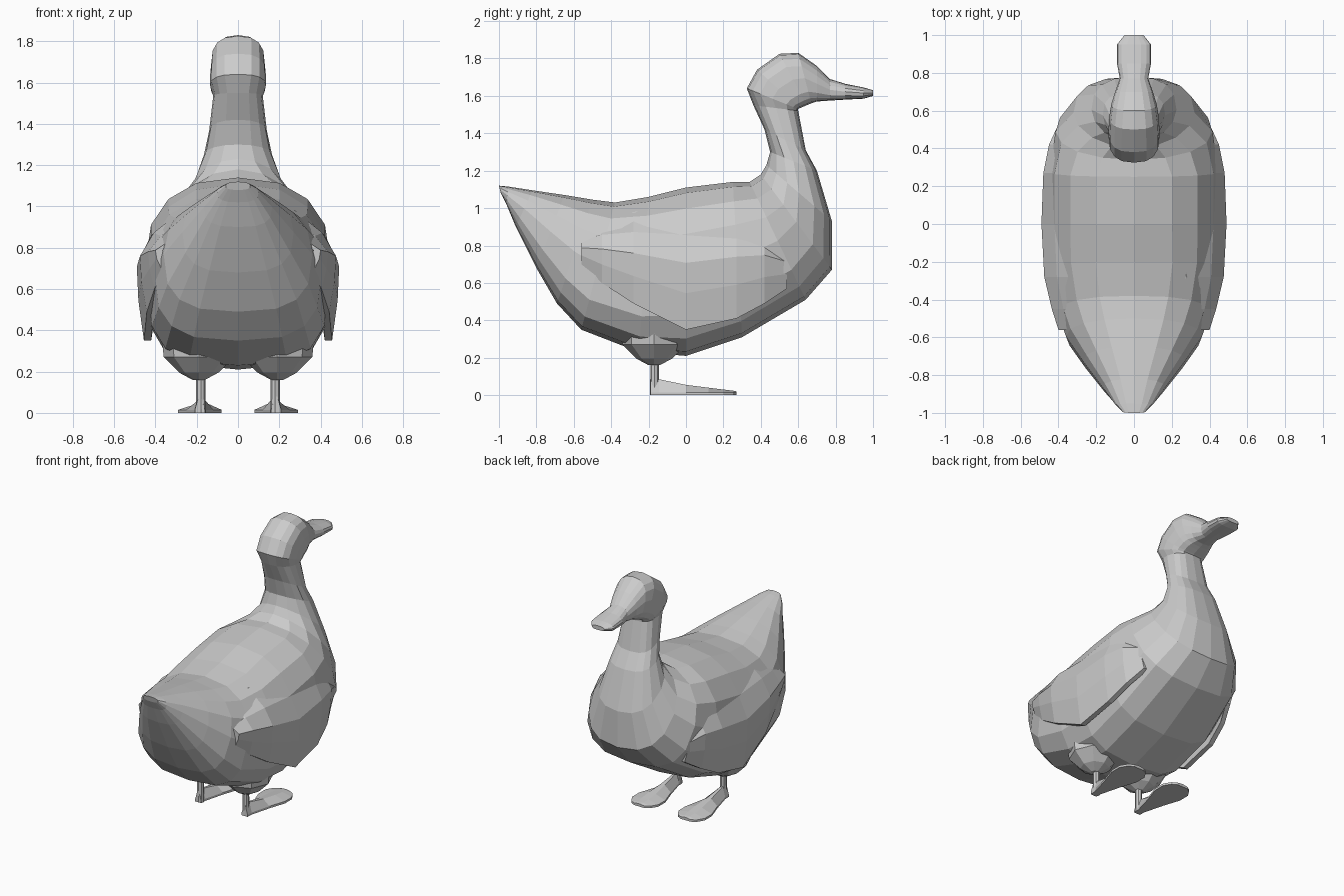
import bpy, bmesh, math


def make_object(name, rings):
    """Skin a list of equal-length point rings into a flat-shaded, capped mesh."""
    bm = bmesh.new()
    rows = [[bm.verts.new(p) for p in ring] for ring in rings]
    n = len(rows[0])
    for a, b in zip(rows, rows[1:]):
        for i in range(n):
            j = (i + 1) % n
            bm.faces.new((a[i], a[j], b[j], b[i]))
    bm.faces.new(rows[0])
    bm.faces.new(rows[-1])
    bmesh.ops.recalc_face_normals(bm, faces=bm.faces[:])
    me = bpy.data.meshes.new(name)
    bm.to_mesh(me)
    bm.free()
    ob = bpy.data.objects.new(name, me)
    bpy.context.collection.objects.link(ob)
    return ob


def mirror(ob):
    m = ob.modifiers.new("mirror", 'MIRROR')
    m.use_axis = (True, False, False)
    return ob


def section(yt, zt, yb, zb, w, n, sides=16):
    """Superellipse ring between a back point and a belly point, fuller below."""
    pts = []
    for k in range(sides):
        a = 2 * math.pi * k / sides
        s, c = math.sin(a), math.cos(a)
        e = 2 / (n if c >= 0 else n + 0.6)
        u = math.copysign(abs(s) ** e, s) if abs(s) > 1e-6 else 0
        v = math.copysign(abs(c) ** e, c) if abs(c) > 1e-6 else 0
        t = (1 - v) / 2
        pts.append((w * u, yt + (yb - yt) * t, zt + (zb - zt) * t))
    return pts


# Body, neck, head and bill: back y, back z, belly y, belly z, half width, squareness
spine = [
    (-1.00, 1.12, -0.99, 1.08, 0.06, 2.2),
    (-0.95, 1.115, -0.96, 1.02, 0.10, 2.2),
    (-0.82, 1.095, -0.91, 0.90, 0.165, 2.3),
    (-0.65, 1.07, -0.80, 0.68, 0.27, 2.3),
    (-0.50, 1.045, -0.69, 0.49, 0.36, 2.3),
    (-0.38, 1.03, -0.56, 0.35, 0.405, 2.4),
    (-0.20, 1.06, -0.25, 0.23, 0.44, 2.5),
    (0.00, 1.11, 0.00, 0.21, 0.45, 2.4),
    (0.25, 1.14, 0.30, 0.31, 0.45, 2.4),
    (0.34, 1.14, 0.64, 0.51, 0.415, 2.1),
    (0.40, 1.18, 0.78, 0.67, 0.32, 1.9),
    (0.43, 1.23, 0.78, 0.93, 0.225, 1.9),
    (0.45, 1.30, 0.70, 1.20, 0.165, 2.1),
    (0.42, 1.42, 0.64, 1.31, 0.14, 2.2),
    (0.36, 1.55, 0.60, 1.52, 0.12, 2.3),
    (0.325, 1.64, 0.60, 1.53, 0.135, 2.6),
    (0.38, 1.74, 0.61, 1.535, 0.135, 2.7),
    (0.50, 1.825, 0.645, 1.55, 0.13, 2.7),
    (0.60, 1.83, 0.67, 1.56, 0.12, 2.5),
    (0.70, 1.76, 0.70, 1.57, 0.10, 2.3),
    (0.77, 1.69, 0.77, 1.575, 0.075, 2.2),
    (0.85, 1.665, 0.85, 1.58, 0.09, 2.2),
    (0.95, 1.645, 0.95, 1.585, 0.09, 2.2),
    (1.00, 1.63, 1.00, 1.60, 0.05, 2.2),
]
make_object("body", [section(*s) for s in spine])

# Folded wings: y, top z, bottom z, half width; top and front edges sink into the body
wing_cols = [
    (-0.56, 0.86, 0.70, 0.40), (-0.45, 0.93, 0.60, 0.435),
    (-0.28, 0.98, 0.49, 0.475), (0.00, 1.00, 0.35, 0.49),
    (0.27, 1.01, 0.41, 0.48), (0.42, 0.96, 0.49, 0.45),
    (0.54, 0.83, 0.57, 0.395),
]
wing_rows = [(0, 0.58), (0.22, 0.86), (0.45, 1.0), (0.7, 0.985), (1, 0.93)]
wing_rings = []
for y, zt, zb, w in wing_cols:
    outer = [(w * f, y, zt + (zb - zt) * t) for t, f in wing_rows]
    inner = [(x - 0.035, y, z) for x, y, z in reversed(outer)]
    wing_rings.append(outer + inner)
mirror(make_object("wing", wing_rings))


def tube(name, x, y, levels, sides=8):
    return make_object(name, [
        [(x + r * math.cos(2 * math.pi * k / sides),
          y + r * math.sin(2 * math.pi * k / sides), z) for k in range(sides)]
        for z, r in levels])


# Thighs and legs
mirror(tube("thigh", 0.19, -0.17, [(0.16, 0.03), (0.195, 0.095), (0.27, 0.17), (0.38, 0.18)]))
mirror(tube("leg", 0.18, -0.168, [(0.0, 0.024), (0.20, 0.022)]))

# Webbed feet: y, ridge height, half width
foot = [(-0.19, 0.08, 0.024), (-0.145, 0.085, 0.026), (0.0, 0.055, 0.065),
        (0.12, 0.04, 0.105), (0.20, 0.03, 0.105), (0.25, 0.024, 0.075), (0.27, 0.02, 0.04)]
mirror(make_object("foot", [
    [(0.185 - w, y, 0), (0.185 + w, y, 0), (0.185 + w, y, 0.015),
     (0.185 + 0.25 * w, y, h), (0.185 - 0.25 * w, y, h), (0.185 - w, y, 0.015)]
    for y, h, w in foot]))
